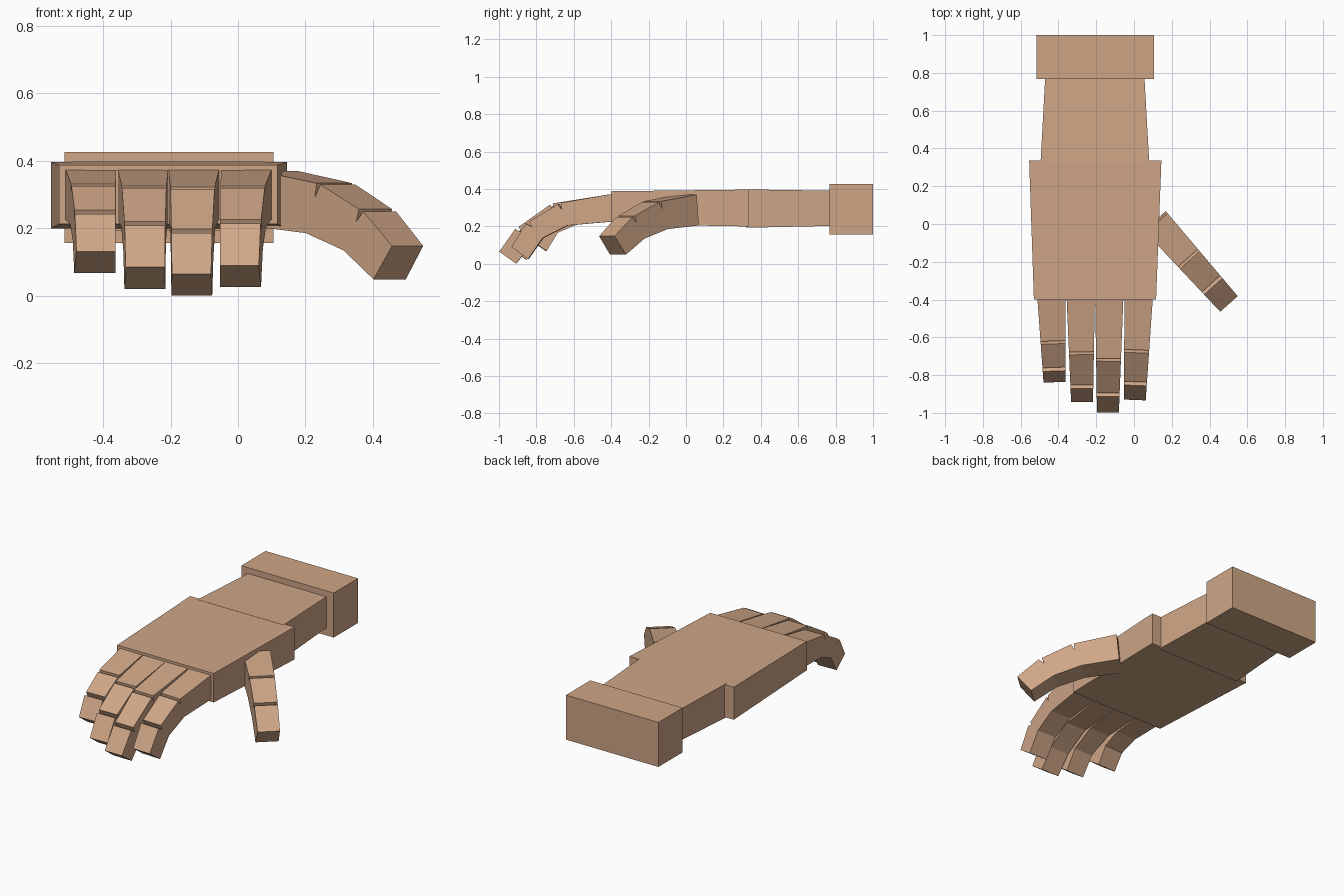
import bpy, bmesh
from mathutils import Vector

if "Cube" in bpy.data.objects:
    bpy.data.objects.remove(bpy.data.objects["Cube"])

skin = bpy.data.materials.new("skin")
skin.diffuse_color = (0.62, 0.38, 0.24, 1)
skin.use_nodes = True
skin.node_tree.nodes["Principled BSDF"].inputs["Base Color"].default_value = skin.diffuse_color


def finish(name, bm):
    bmesh.ops.recalc_face_normals(bm, faces=bm.faces)
    mesh = bpy.data.meshes.new(name)
    bm.to_mesh(mesh)
    bm.free()
    mesh.materials.append(skin)
    obj = bpy.data.objects.new(name, mesh)
    bpy.context.collection.objects.link(obj)


def tapered_box(name, front, back):
    # each end is (y, x0, x1, z0, z1)
    bm = bmesh.new()
    rings = []
    for y, x0, x1, z0, z1 in (front, back):
        rings.append([bm.verts.new((x, y, z)) for x, z in
                      ((x0, z0), (x1, z0), (x1, z1), (x0, z1))])
    for ring in rings:
        bm.faces.new(ring)
    for i in range(4):
        j = (i + 1) % 4
        bm.faces.new((rings[0][i], rings[0][j], rings[1][j], rings[1][i]))
    finish(name, bm)


def digit(name, start, end, widths, top, bottom):
    # side profile in (distance, height): top has two points per knuckle, bottom one
    a, b = Vector((*start, 0)), Vector((*end, 0))
    length = (b - a).length
    d = (b - a) / length
    across = Vector((-d.y, d.x, 0))
    bm = bmesh.new()

    def pair(p):
        w = widths[0] + (widths[1] - widths[0]) * p[0] / length
        c = a + d * p[0] + Vector((0, 0, p[1]))
        return [bm.verts.new(c + across * w * s) for s in (-0.5, 0.5)]

    t, u = [pair(p) for p in top], [pair(p) for p in bottom]
    notch = {}
    for k in (1, 2):
        mid = (Vector(top[2 * k - 1]) + Vector(top[2 * k])) / 2
        notch[k] = pair(mid.lerp(Vector(bottom[k]), 0.28))

    def quad(p, q):
        bm.faces.new((p[0], p[1], q[1], q[0]))

    for k in range(3):
        loop = [u[k], u[k + 1]]
        if k + 1 in notch:
            loop.append(notch[k + 1])
            quad(notch[k + 1], t[2 * k + 1])
            quad(notch[k + 1], t[2 * k + 2])
        loop += [t[2 * k + 1], t[2 * k]]
        if k in notch:
            loop.append(notch[k])
        for side in (0, 1):
            bm.faces.new([p[side] for p in loop])
        quad(t[2 * k], t[2 * k + 1])
        quad(u[k], u[k + 1])
    quad(t[0], u[0])
    quad(t[5], u[3])
    finish(name, bm)


# palm, forearm and cuff
tapered_box("palm", (-0.40, -0.53, 0.117, 0.2125, 0.388), (0.335, -0.555, 0.145, 0.20, 0.397))
tapered_box("forearm", (0.32, -0.495, 0.081, 0.193, 0.398), (0.78, -0.47, 0.055, 0.203, 0.391))
tapered_box("cuff", (0.767, -0.515, 0.105, 0.157, 0.427), (1.0, -0.515, 0.105, 0.157, 0.427))

# fingers: base x, tip x, then (y, z) of first knuckle, second knuckle and tip
Y0 = -0.385
fingers = {
    "little_finger": (-0.437, -0.421, (-0.62, 0.332), (-0.76, 0.254), (-0.838, 0.132)),
    "ring_finger": (-0.282, -0.275, (-0.677, 0.326), (-0.852, 0.221), (-0.943, 0.085)),
    "middle_finger": (-0.131, -0.138, (-0.712, 0.323), (-0.894, 0.198), (-0.998, 0.065)),
    "index_finger": (0.025, 0.004, (-0.667, 0.326), (-0.836, 0.227), (-0.932, 0.09)),
}
for name, (x0, x1, k1, k2, tip) in fingers.items():
    s1, s2, s3 = (Y0 - p[0] for p in (k1, k2, tip))
    top = [(0, 0.375), (s1, k1[1]), (s1 + 0.015, k1[1] - 0.007),
           (s2, k2[1]), (s2 + 0.019, k2[1] - 0.012), (s3, tip[1])]
    bottom = [(0, 0.227), (s1 - 0.037, k1[1] - 0.121),
              (s2 - 0.072, k2[1] - 0.088), (s3 - 0.09, tip[1] - 0.064)]
    digit(name, (x0, Y0), (x1, tip[0]), (0.15, 0.116), top, bottom)

# thumb
digit("thumb", (0.11, 0.017), (0.503, -0.4235), (0.155, 0.124),
      [(0.015, 0.37), (0.264, 0.334), (0.279, 0.33), (0.447, 0.257), (0.466, 0.25), (0.59, 0.148)],
      [(0, 0.205), (0.217, 0.186), (0.38, 0.135), (0.51, 0.049)])
